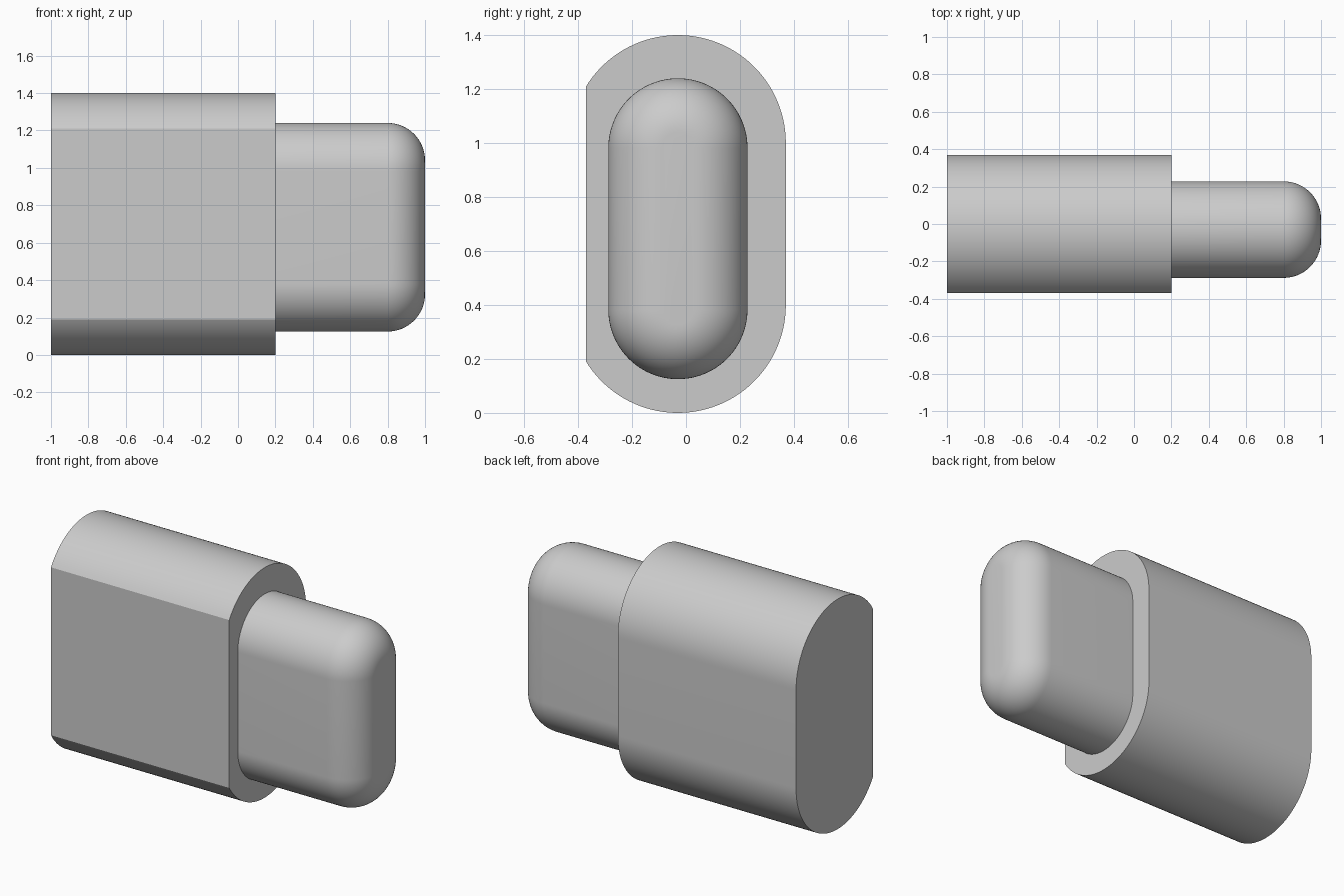
import bpy, bmesh
from math import sin, cos, pi, acos, radians

if "Cube" in bpy.data.objects:
    bpy.data.objects.remove(bpy.data.objects["Cube"], do_unlink=True)

grey = bpy.data.materials.new("plain grey")
grey.use_nodes = True
grey.diffuse_color = (0.6, 0.6, 0.6, 1)
grey.node_tree.nodes["Principled BSDF"].inputs["Base Color"].default_value = (0.6, 0.6, 0.6, 1)

AXIS_Y = -0.03   # y of the arc centres shared by both parts
STEPS = 48


def slot_profile(radius, low, high, sweep):
    """Upright slot outline; a sweep below pi leaves a flat cut on the front."""
    upper = [(AXIS_Y + radius * cos(sweep * i / STEPS), high + radius * sin(sweep * i / STEPS))
             for i in range(STEPS + 1)]
    lower = [(y, low + high - z) for y, z in reversed(upper)]
    return upper + lower


def loft(name, sections):
    """Skin a list of (x, profile) sections and cap both ends."""
    bm = bmesh.new()
    rings = [[bm.verts.new((x, y, z)) for y, z in profile] for x, profile in sections]
    for a, b in zip(rings, rings[1:]):
        n = len(a)
        for i in range(n):
            j = (i + 1) % n
            bm.faces.new((a[i], a[j], b[j], b[i]))
    bm.faces.new(rings[0])
    bm.faces.new(rings[-1])
    bmesh.ops.recalc_face_normals(bm, faces=bm.faces)
    mesh = bpy.data.meshes.new(name)
    bm.to_mesh(mesh)
    bm.free()
    mesh.materials.append(grey)
    obj = bpy.data.objects.new(name, mesh)
    bpy.context.collection.objects.link(obj)
    bpy.ops.object.select_all(action='DESELECT')
    obj.select_set(True)
    bpy.context.view_layer.objects.active = obj
    bpy.ops.object.shade_smooth_by_angle(angle=radians(20))
    return obj


# Main body: slot section with its front side cut flat
body_radius, flat_depth = 0.4, 0.34
body_outline = slot_profile(body_radius, 0.4, 1.0, acos(-flat_depth / body_radius))
loft("body", [(-1.0, body_outline), (0.2, body_outline)])

# Narrower plug: slot section with a rounded end
plug_radius, fillet, fillet_steps = 0.258, 0.2, 16
sections = [(0.18, slot_profile(plug_radius, 0.383, 0.982, pi))]
for k in range(fillet_steps + 1):
    a = pi / 2 * k / fillet_steps
    inset = fillet * (1 - cos(a))
    sections.append((0.8 + fillet * sin(a), slot_profile(plug_radius - inset, 0.383, 0.982, pi)))
loft("plug", sections)
